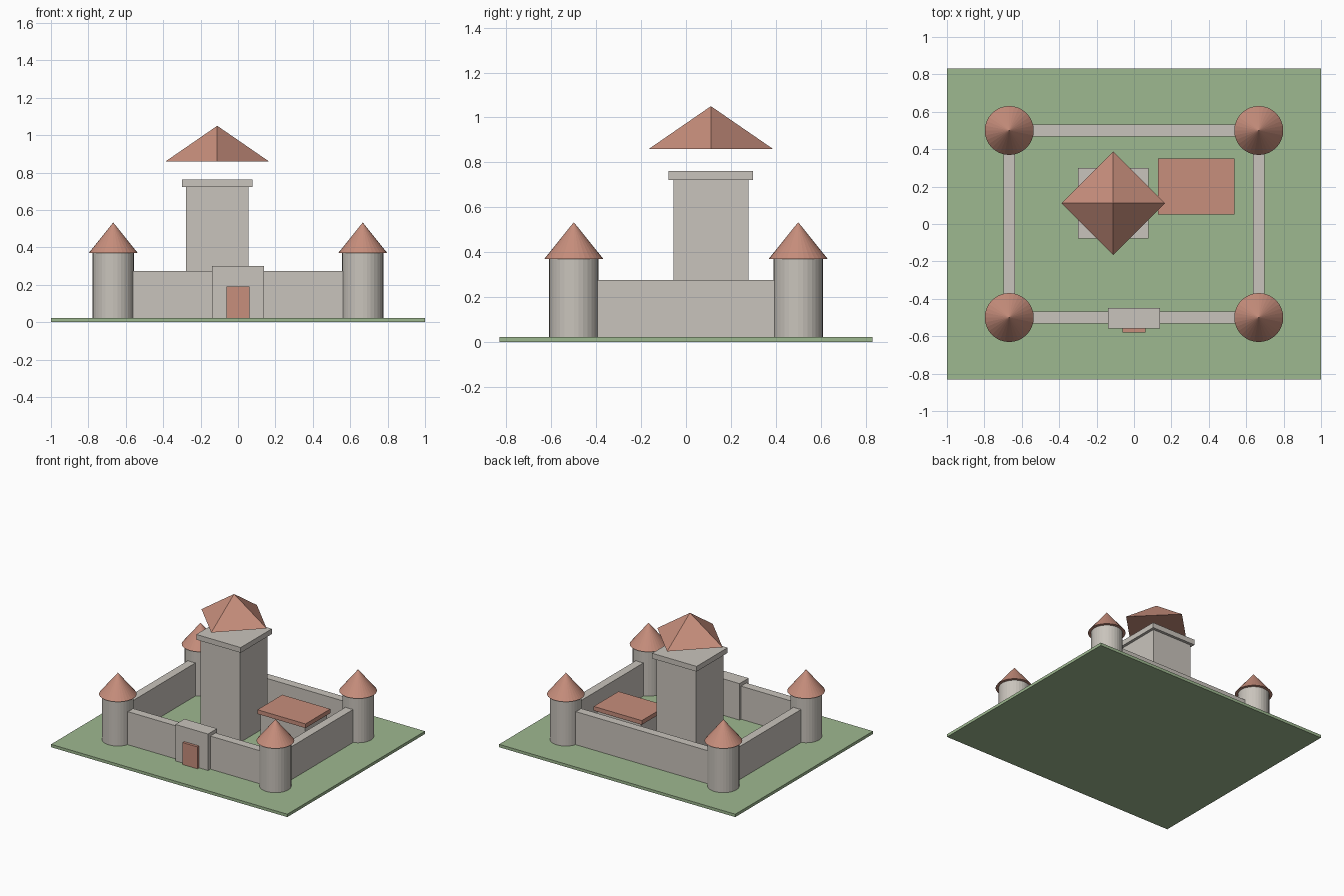
import bpy
from math import pi

cube = bpy.data.objects.get("Cube")
if cube:
    bpy.data.objects.remove(cube, do_unlink=True)


def make_material(name, srgb):
    linear = [(c / 255 / 12.92) if c < 11 else ((c / 255 + 0.055) / 1.055) ** 2.4 for c in srgb]
    mat = bpy.data.materials.new(name)
    mat.use_nodes = True
    mat.diffuse_color = (*linear, 1)
    mat.node_tree.nodes["Principled BSDF"].inputs["Base Color"].default_value = (*linear, 1)
    return mat


STONE = make_material("pale stone", (201, 196, 188))
TILE = make_material("terracotta", (199, 142, 124))
GRASS = make_material("grass green", (158, 184, 144))


def finish(name, mat):
    obj = bpy.context.object
    obj.name = name
    obj.data.materials.append(mat)
    return obj


def box(name, mat, centre, size, bottom, top):
    """Box given by its plan centre, plan size and height range."""
    bpy.ops.mesh.primitive_cube_add(size=1, location=(*centre, (bottom + top) / 2))
    obj = finish(name, mat)
    obj.scale = (*size, top - bottom)
    bpy.ops.object.transform_apply(location=False, rotation=False, scale=True)
    return obj


def cone(name, mat, centre, radius, tip_radius, bottom, top, sides):
    """Upright cone, pyramid or cylinder."""
    bpy.ops.mesh.primitive_cone_add(vertices=sides, radius1=radius, radius2=tip_radius,
                                    depth=top - bottom,
                                    location=(*centre, (bottom + top) / 2))
    return finish(name, mat)


GROUND = 0.022
WALL_TOP = 0.275
TX, TY = 0.667, 0.5
WALL = 0.064

# Ground slab
box("ground", GRASS, (0, 0), (2, 1.664), 0, GROUND)

# Corner towers with conical roofs
for sx, side in ((-1, "right"), (1, "left")):
    for sy, end in ((-1, "front"), (1, "back")):
        at = (sx * TX, sy * TY)
        cone(f"{end}_{side}_tower", STONE, at, 0.11, 0.11, GROUND, 0.37, 32)
        cone(f"{end}_{side}_tower_roof", TILE, at, 0.131, 0, 0.37, 0.533, 32)

# Curtain walls, ending inside the towers
for s, end, side in ((-1, "front", "right"), (1, "back", "left")):
    box(f"{end}_wall", STONE, (0, s * TY), (2 * TX - 0.1, WALL), GROUND, WALL_TOP)
    box(f"{side}_wall", STONE, (s * TX, 0), (WALL, 2 * TY - 0.1), GROUND, WALL_TOP)

# Gatehouse and door
box("gatehouse", STONE, (0, -0.505), (0.277, 0.11), GROUND, 0.301)
box("gate_door", TILE, (0, -0.567), (0.125, 0.026), GROUND, 0.19)

# Keep with parapet and raised pyramid roof, corners on the axes
KEEP = (-0.111, 0.111)
box("keep", STONE, KEEP, (0.334, 0.334), GROUND, 0.722)
box("keep_parapet", STONE, KEEP, (0.376, 0.376), 0.722, 0.762)
cone("keep_roof", TILE, KEEP, 0.276, 0, 0.86, 1.05, 4)

# Hall with flat overhanging roof
HALL = (0.333, 0.2)
box("hall", STONE, HALL, (0.375, 0.27), GROUND, 0.22)
box("hall_roof", TILE, HALL, (0.407, 0.3), 0.22, 0.252)
